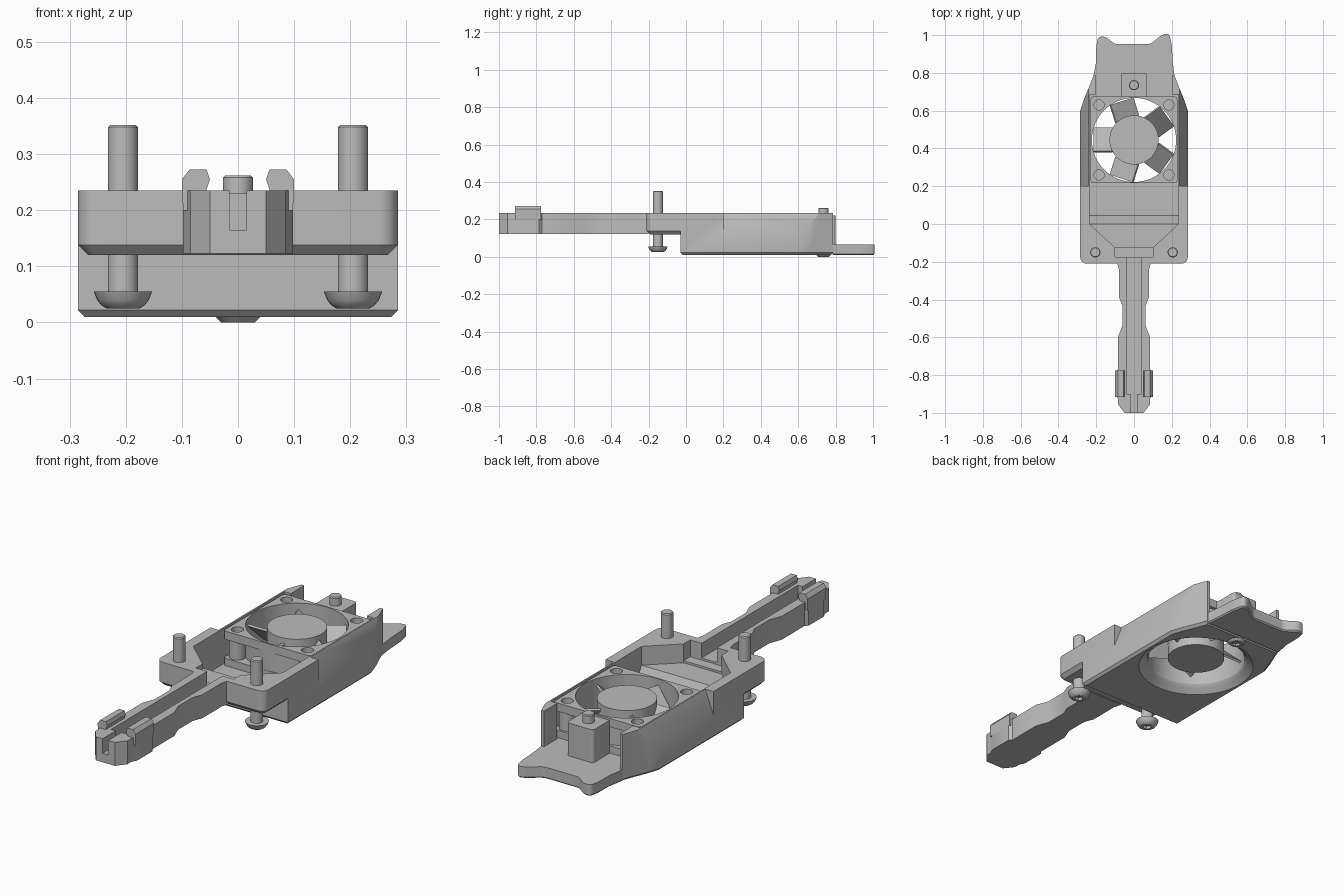
import bpy, bmesh, math
from mathutils import Matrix, Vector

cube = bpy.data.objects.get("Cube")
if cube:
    bpy.data.objects.remove(cube)

grey = bpy.data.materials.new("plain grey")
grey.use_nodes = True
grey.diffuse_color = (0.5, 0.5, 0.5, 1)
grey.node_tree.nodes["Principled BSDF"].inputs["Base Color"].default_value = (0.5, 0.5, 0.5, 1)

FAN = (0, 0.445)
TOP = 0.235


def finish(name, bm):
    bmesh.ops.recalc_face_normals(bm, faces=bm.faces)
    mesh = bpy.data.meshes.new(name)
    bm.to_mesh(mesh)
    bm.free()
    mesh.materials.append(grey)
    ob = bpy.data.objects.new(name, mesh)
    bpy.context.collection.objects.link(ob)
    return ob


def prism(name, pts, lo, hi, axis="z", round_if=None, radius=0.03, chamfer=0):
    """Extrude a 2D outline along an axis; round chosen corners, chamfer the bottom."""
    place = {"x": lambda a, b, h: (h, a, b),
             "y": lambda a, b, h: (a, h, b),
             "z": lambda a, b, h: (a, b, h)}[axis]
    bm = bmesh.new()
    base = [bm.verts.new(place(a, b, lo)) for a, b in pts]
    top = [bm.verts.new(place(a, b, hi)) for a, b in pts]
    bm.faces.new(base)
    bm.faces.new(top)
    n = len(pts)
    for i in range(n):
        j = (i + 1) % n
        bm.faces.new((base[i], base[j], top[j], top[i]))
    bmesh.ops.recalc_face_normals(bm, faces=bm.faces)
    if round_if:
        edges = [e for e in bm.edges
                 if abs(e.verts[0].co.z - e.verts[1].co.z) > 0.001
                 and round_if(*e.verts[0].co.xy)]
        bmesh.ops.bevel(bm, geom=edges, offset=radius, segments=6, profile=0.5, affect="EDGES")
    if chamfer:
        edges = [e for e in bm.edges if all(abs(v.co.z - lo) < 1e-5 for v in e.verts)]
        bmesh.ops.bevel(bm, geom=edges, offset=chamfer, segments=1, affect="EDGES")
    return finish(name, bm)


def box(name, x, y, z, **kw):
    return prism(name, [(x[0], y[0]), (x[1], y[0]), (x[1], y[1]), (x[0], y[1])], *z, **kw)


def lathe(name, profile, at, sides=48):
    """Closed solid turned from (radius, z) pairs about a vertical axis."""
    bm = bmesh.new()
    rings = [[bm.verts.new((at[0] + r * math.cos(math.tau * i / sides),
                            at[1] + r * math.sin(math.tau * i / sides), z))
              for i in range(sides)] for r, z in profile]
    bm.faces.new(rings[0])
    bm.faces.new(rings[-1])
    for a, b in zip(rings, rings[1:]):
        for i in range(sides):
            j = (i + 1) % sides
            bm.faces.new((a[i], a[j], b[j], b[i]))
    return finish(name, bm)


def cut(target, *cutters):
    bpy.context.view_layer.objects.active = target
    for c in cutters:
        mod = target.modifiers.new("cut", "BOOLEAN")
        mod.object, mod.operation, mod.solver = c, "DIFFERENCE", "EXACT"
        bpy.ops.object.modifier_apply(modifier=mod.name)
    return target


def mirrored(half):
    return half + [(-x, y) for x, y in reversed(half)]


helpers = []


def helper(ob):
    ob.hide_render = True
    helpers.append(ob)
    return ob


# Cutters shared by the body parts
funnel = helper(prism("funnel_cutter", mirrored([(0.1, -0.125), (0.235, 0), (0.235, 0.06)]), 0.145, 0.4))
neck = helper(box("neck_cutter", (-0.1, 0.1), (-0.175, -0.1), (0.155, 0.4)))
channel = helper(box("channel_cutter", (-0.04, 0.04), (-0.9, -0.08), (0.165, 0.4)))
tip_slot = helper(box("tip_slot_cutter", (-0.015, 0.015), (-1.1, -0.85), (0.165, 0.4)))
cavity = helper(prism("cavity_cutter", [(0, 0.145), (0.045, 0.065), (0.685, 0.065), (0.685, 0.4), (0, 0.4)],
                      -0.235, 0.235, "x"))
rear_gap = helper(box("rear_cutter", (-0.2, 0.2), (0.66, 0.9), (0.065, 0.4)))
bellmouth = helper(lathe("bellmouth_cutter", [(0.27, 0), (0.262, 0.012), (0.236, 0.028), (0.225, 0.045),
                                              (0.222, 0.3)], FAN, 64))

# Lower shell with sloping upper flanks
shell = prism("lower_shell", mirrored([(0.285, -0.03), (0.285, 0.6), (0.265, 0.66), (0.24, 0.72), (0.215, 0.785)]),
              0.01, TOP, chamfer=0.012)
cut(shell, funnel, cavity, rear_gap, bellmouth)
for s in (-1, 1):
    cut(shell, helper(prism("flank_cutter", [(s * 0.286, 0.12), (s * 0.24, 0.24), (s * 0.4, 0.24), (s * 0.4, 0.12)],
                            0.2, 0.9, "y")))

# Rear tab with two ears
tab = prism("rear_tab", [(0.215, 0.78), (0.205, 0.86), (0.2, 0.95), (0.185, 1.01), (0.15, 1.003), (0.085, 0.952),
                         (-0.1, 0.952), (-0.155, 0.994), (-0.19, 0.99), (-0.2, 0.94), (-0.2, 0.86), (-0.215, 0.78)],
            0.01, 0.065, round_if=lambda x, y: y > 0.9, radius=0.015, chamfer=0.006)

# Front mounting plate
plate = box("front_plate", (-0.285, 0.285), (-0.21, 0), (0.12, TOP),
            round_if=lambda x, y: y < -0.1, radius=0.035, chamfer=0.018)
cut(plate, funnel, neck, channel)

# Grooved arm with shaped sides
arm = prism("arm", mirrored([(0.05, -1), (0.085, -0.955), (0.085, -0.925), (0.098, -0.9), (0.098, -0.785),
                             (0.085, -0.77), (0.085, -0.6), (0.062, -0.54), (0.062, -0.43), (0.08, -0.385),
                             (0.08, -0.24), (0.09, -0.2)]), 0.123, TOP)
cut(arm, channel, tip_slot)

# Clip hooks on the arm end
for side, s in (("left", 1), ("right", -1)):
    hook = prism(side + "_clip_hook", [(s * x, z) for x, z in
                 ((0.098, 0.2), (0.1, 0.255), (0.086, 0.273), (0.056, 0.273), (0.05, 0.255), (0.06, 0.225), (0.06, 0.2))],
                 -0.915, -0.775, "y")

# Fan frame: two flanges, a duct and corner posts
corners = [(sx * 0.185, FAN[1] + sy * 0.185) for sx in (-1, 1) for sy in (-1, 1)]
screw_holes = [helper(lathe("hole_cutter", [(0.027, 0.15), (0.027, 0.3)], c, 24)) for c in corners]
for name, z in (("fan_top_flange", (0.19, 0.23)), ("fan_bottom_flange", (0.06, 0.1))):
    flange = box(name, (-0.229, 0.229), (0.216, 0.674), z, round_if=lambda x, y: True, radius=0.012)
    cut(flange, bellmouth, *screw_holes)
cut(lathe("fan_duct", [(0.228, 0.07), (0.228, 0.22)], FAN, 64), bellmouth)
for c in corners:
    cut(lathe("fan_corner_post", [(0.036, 0.07), (0.036, 0.2)], c, 24),
        helper(lathe("hole_cutter", [(0.027, 0.165), (0.027, 0.3)], c, 24)))

# Fan rotor: hub and five pitched blades
lathe("fan_hub", [(0.13, 0.05), (0.13, 0.222)], FAN)
for k in range(5):
    bm = bmesh.new()
    bmesh.ops.create_cube(bm, size=1)
    turn = Matrix.Rotation(math.pi + k * math.tau / 5, 4, "Z")
    bm.transform(Matrix.Translation((*FAN, 0.14)) @ turn @ Matrix.Translation((0.165, 0, 0))
                 @ Matrix.Rotation(math.radians(42), 4, "X") @ Matrix.Diagonal((0.1, 0.17, 0.01, 1)))
    finish("fan_blade", bm)

# Rear boss holding the small bolt
box("rear_boss", (-0.07, 0.07), (0.676, 0.8), (0.06, 0.222), round_if=lambda x, y: y > 0.7, radius=0.015)


# Bolts: shank, domed head and hex socket
def bolt(name, at, head, top):
    ob = lathe(name, head + [(0.027, head[-1][1]), (0.027, top - 0.004), (0.023, top)], at, 32)
    z = head[0][1]
    cut(ob, helper(lathe("socket_cutter", [(0.019, z - 0.02), (0.019, z + 0.014)], at, 6)))


dome = [(0.03, 0.025), (0.039, 0.031), (0.046, 0.04), (0.052, 0.055)]
bolt("left_bolt", (0.205, -0.15), dome, 0.352)
bolt("right_bolt", (-0.205, -0.15), dome, 0.352)
bolt("rear_bolt", (0, 0.735), [(0.03, 0), (0.04, 0.01), (0.04, 0.03)], 0.262)

for ob in helpers:
    bpy.data.objects.remove(ob)

# Smooth the round surfaces, keep hard edges
bpy.ops.object.select_all(action="DESELECT")
for ob in bpy.context.scene.objects:
    if ob.type == "MESH":
        ob.select_set(True)
        bpy.context.view_layer.objects.active = ob
bpy.ops.object.shade_smooth_by_angle(angle=math.radians(30))
